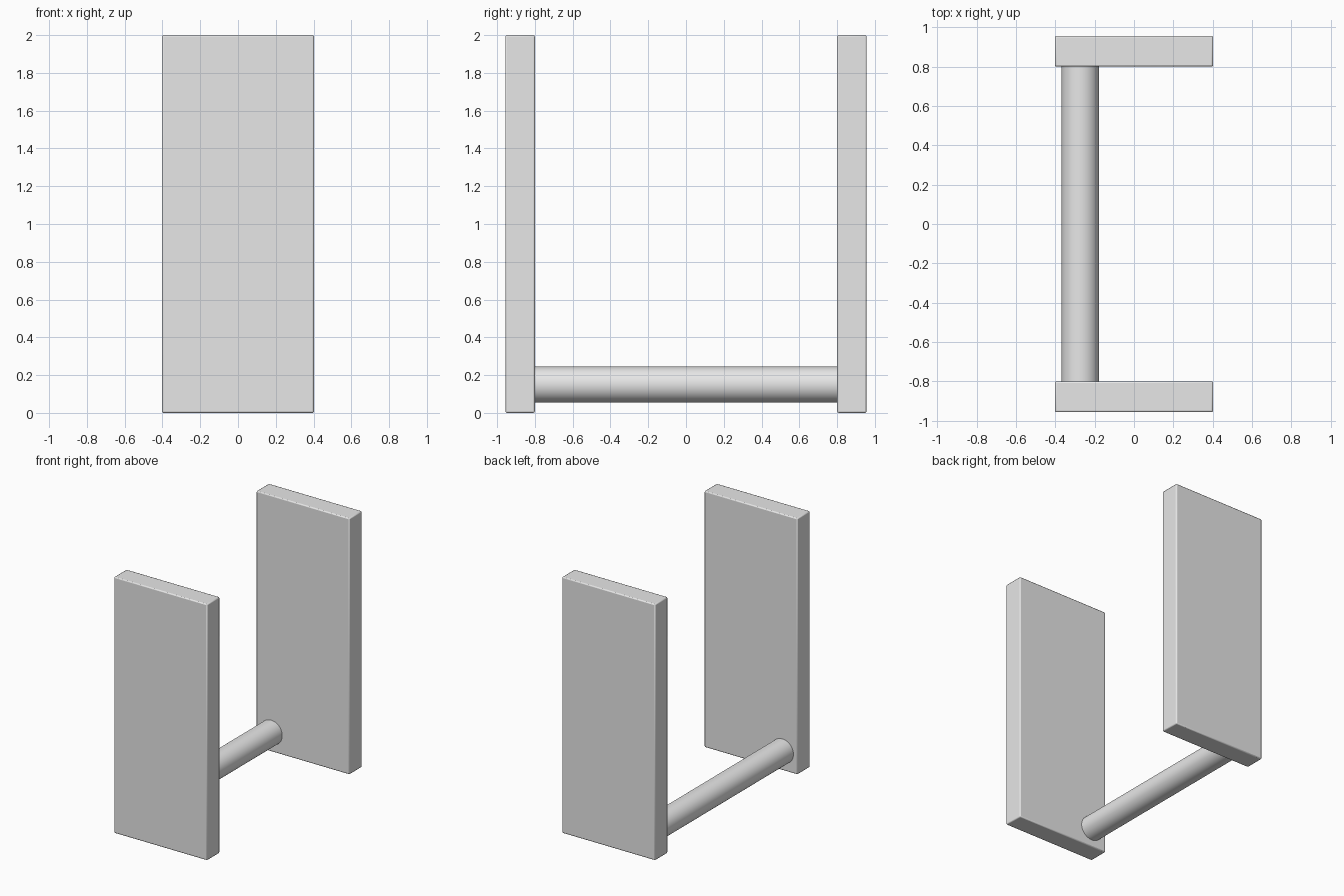
import bpy
import math

cube = bpy.data.objects.get("Cube")
if cube:
    bpy.data.objects.remove(cube, do_unlink=True)

grey = bpy.data.materials.new("plain_grey")
grey.use_nodes = True
colour = (0.8, 0.8, 0.8, 1)
grey.diffuse_color = colour
grey.node_tree.nodes["Principled BSDF"].inputs["Base Color"].default_value = colour

WIDTH, THICK, HEIGHT = 0.805, 0.156, 1.995
INNER = 0.8


def finish(obj, name):
    obj.name = name
    obj.data.materials.append(grey)
    bpy.ops.object.shade_smooth_by_angle(angle=math.radians(35))


def panel(name, side):
    """Upright slab with softened edges."""
    bpy.ops.mesh.primitive_cube_add(
        size=1, location=(0, side * (INNER + THICK / 2), 1))
    obj = bpy.context.object
    obj.scale = (WIDTH, THICK, 2)
    bpy.ops.object.transform_apply(location=False, rotation=False, scale=True)
    bevel = obj.modifiers.new("soft_edges", "BEVEL")
    bevel.width = 0.008
    bevel.segments = 2
    finish(obj, name)


# Two end panels
panel("front_panel", -1)
panel("back_panel", 1)

# Round bar joining the panels near the floor
bpy.ops.mesh.primitive_cylinder_add(
    vertices=48, radius=0.095, depth=2 * INNER + 0.1,
    location=(-0.273, 0, 0.15), rotation=(math.pi / 2, 0, 0))
finish(bpy.context.object, "connecting_bar")
